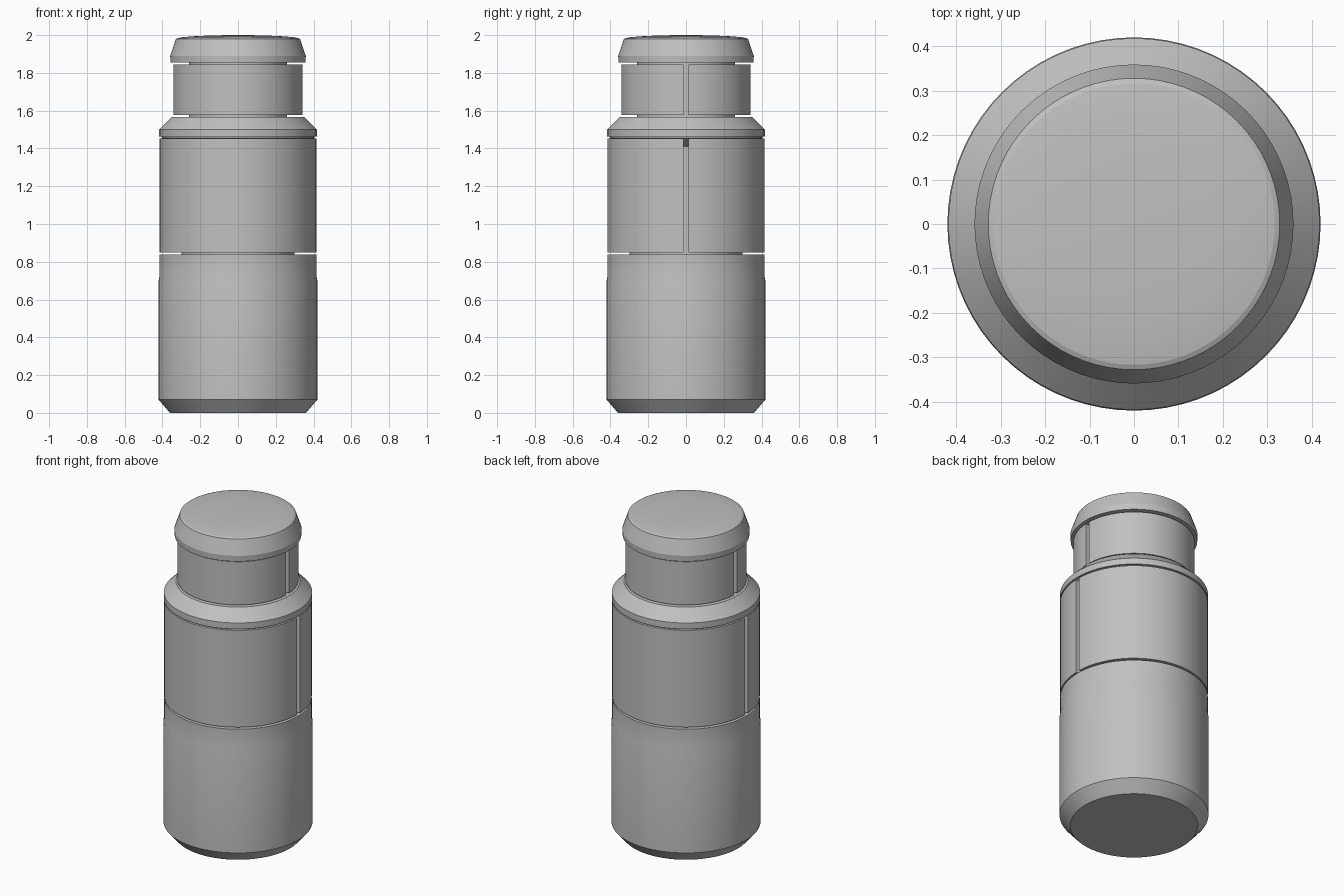
import bpy, bmesh
from math import pi, sin, cos, asin, radians

cube = bpy.data.objects.get("Cube")
if cube:
    bpy.data.objects.remove(cube, do_unlink=True)

grey = bpy.data.materials.new("plain grey")
grey.use_nodes = True
colour = (0.53, 0.53, 0.53, 1)
grey.diffuse_color = colour
grey.node_tree.nodes["Principled BSDF"].inputs["Base Color"].default_value = colour


def finish(name, bm):
    bmesh.ops.recalc_face_normals(bm, faces=bm.faces)
    mesh = bpy.data.meshes.new(name)
    bm.to_mesh(mesh)
    bm.free()
    mesh.materials.append(grey)
    obj = bpy.data.objects.new(name, mesh)
    bpy.context.collection.objects.link(obj)
    bpy.ops.object.select_all(action='DESELECT')
    obj.select_set(True)
    bpy.context.view_layer.objects.active = obj
    bpy.ops.object.shade_smooth_by_angle(angle=radians(15))
    return obj


def turned(name, profile, steps=72):
    """Solid of revolution; the profile runs from axis to axis."""
    bm = bmesh.new()
    verts = [bm.verts.new((r, 0, z)) for r, z in profile]
    edges = [bm.edges.new(pair) for pair in zip(verts, verts[1:])]
    bmesh.ops.spin(bm, geom=verts + edges, cent=(0, 0, 0), axis=(0, 0, 1),
                   angle=2 * pi, steps=steps, use_merge=True)
    bmesh.ops.remove_doubles(bm, verts=bm.verts, dist=0.0001)
    return finish(name, bm)


def half_sleeve(name, section, slit, side, steps=36):
    """Half shell whose ends leave a parallel slit on the x axis."""
    bm = bmesh.new()
    rings = []
    for i in range(steps + 1):
        ring = []
        for r, z in section:
            start = asin(slit / r)
            a = start + (pi - 2 * start) * i / steps
            ring.append(bm.verts.new((r * cos(a), side * r * sin(a), z)))
        rings.append(ring)
    n = len(section)
    for a, b in zip(rings, rings[1:]):
        for j in range(n):
            k = (j + 1) % n
            bm.faces.new((a[j], a[k], b[k], b[j]))
    bm.faces.new(rings[0])
    bm.faces.new(rings[-1])
    return finish(name, bm)


# Lower body with chamfered foot
turned("lower_body", [(0, 0), (0.36, 0), (0.42, 0.07), (0.42, 0.7),
                      (0.416, 0.72), (0.416, 0.838), (0, 0.838)])

# Inner cores seen through the slits and gaps
turned("lower_core", [(0, 0.83), (0.3, 0.83), (0.3, 1.42), (0, 1.42)])
turned("upper_core", [(0, 1.56), (0.26, 1.56), (0.26, 1.86), (0, 1.86)])

# Shoulder collar with a tapered underside
turned("shoulder_collar", [(0, 1.41), (0.3, 1.41), (0.405, 1.455), (0.405, 1.462),
                           (0.418, 1.462), (0.418, 1.5), (0.35, 1.567), (0, 1.567)])

# Split sleeves
lower = [(0.302, 0.85), (0.416, 0.85), (0.416, 1.453), (0.4, 1.453), (0.302, 1.408)]
upper = [(0.262, 1.576), (0.342, 1.576), (0.342, 1.845), (0.262, 1.845)]
for label, side in (("front", -1), ("back", 1)):
    half_sleeve("lower_sleeve_" + label, lower, 0.014, side)
    half_sleeve("upper_sleeve_" + label, upper, 0.014, side)

# Tapered cap with a shallow domed top
dome = [(0.328 * cos(t * pi / 12), 1.98 + 0.02 * sin(t * pi / 12)) for t in range(6)]
turned("cap", [(0, 1.854), (0.357, 1.854), (0.359, 1.89)] + dome + [(0, 2)])
